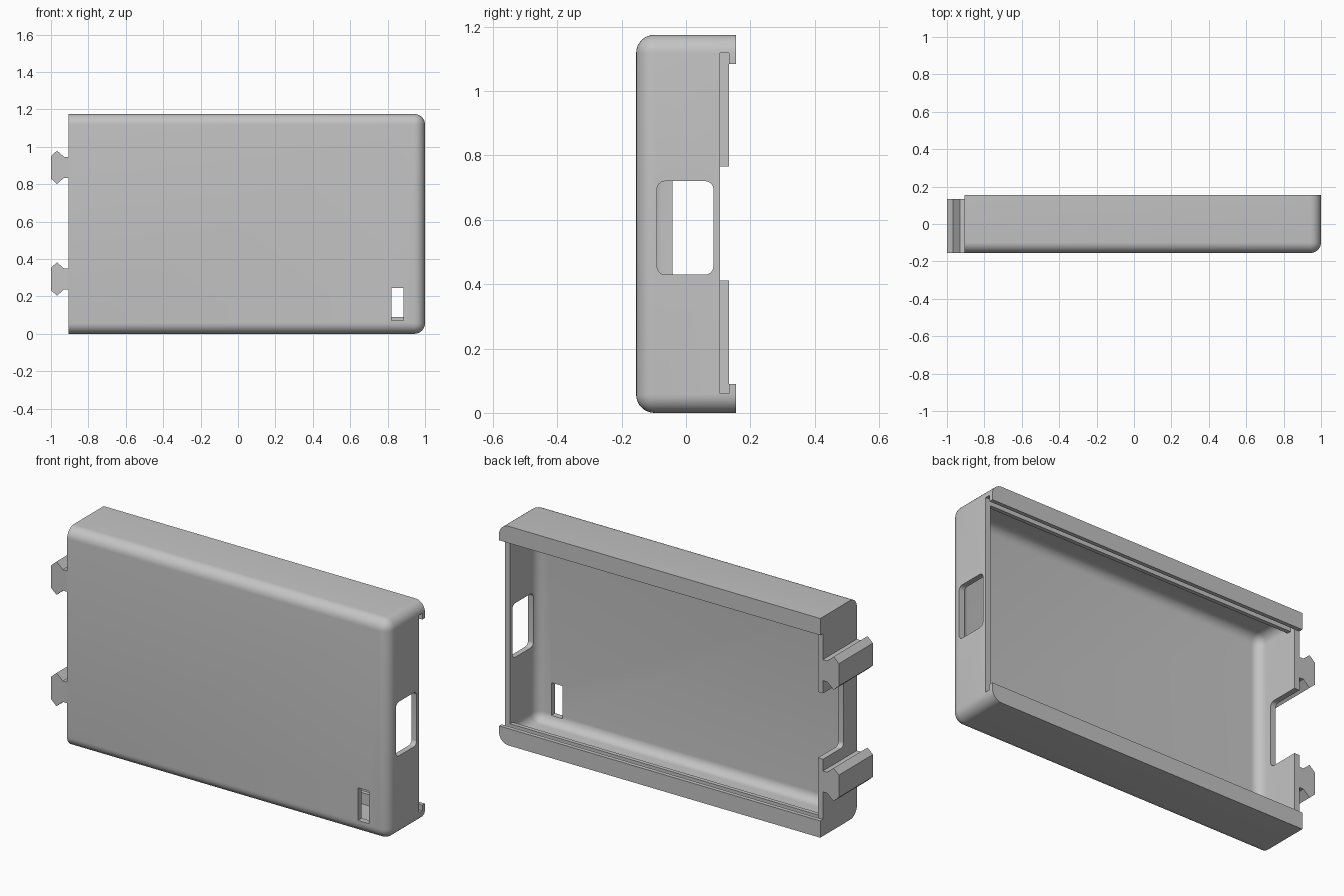
import bpy, bmesh, math
from mathutils import Vector

cube = bpy.data.objects.get("Cube")
if cube:
    bpy.data.objects.remove(cube, do_unlink=True)

GREY = (0.55, 0.55, 0.55, 1)
mat = bpy.data.materials.new("light grey plastic")
mat.use_nodes = True
mat.diffuse_color = GREY
mat.node_tree.nodes["Principled BSDF"].inputs["Base Color"].default_value = GREY


def add_object(name, bm):
    bmesh.ops.recalc_face_normals(bm, faces=bm.faces)
    mesh = bpy.data.meshes.new(name)
    bm.to_mesh(mesh)
    bm.free()
    mesh.materials.append(mat)
    obj = bpy.data.objects.new(name, mesh)
    bpy.context.collection.objects.link(obj)
    return obj


def box(name, x, y, z, radius=0, rounded=None):
    """Box between (low, high) pairs; rounded(midpoint, direction) picks edges to round."""
    bm = bmesh.new()
    bmesh.ops.create_cube(bm, size=1)
    for v in bm.verts:
        v.co = Vector([lo + (c + 0.5) * (hi - lo) for c, (lo, hi) in zip(v.co, (x, y, z))])
    if rounded:
        edges = [e for e in bm.edges
                 if rounded((e.verts[0].co + e.verts[1].co) / 2,
                            (e.verts[1].co - e.verts[0].co).normalized())]
        bmesh.ops.bevel(bm, geom=edges, offset=radius, segments=8, profile=0.5,
                        affect='EDGES')
    return add_object(name, bm)


def cut(target, cutter):
    cutter.hide_render = True
    mod = target.modifiers.new("cut", 'BOOLEAN')
    mod.operation = 'DIFFERENCE'
    mod.solver = 'EXACT'
    mod.object = cutter
    graph = bpy.context.evaluated_depsgraph_get()
    mesh = bpy.data.meshes.new_from_object(target.evaluated_get(graph))
    target.modifiers.clear()
    target.data = mesh
    bpy.data.objects.remove(cutter, do_unlink=True)


def smooth(obj):
    bpy.ops.object.select_all(action='DESELECT')
    obj.select_set(True)
    bpy.context.view_layer.objects.active = obj
    bpy.ops.object.shade_smooth_by_angle(angle=math.radians(30))


# Main dimensions
LEFT, RIGHT, FRONT, BACK, TOP = -0.905, 1.0, -0.155, 0.155, 1.175
WALL = 0.03
IN_L, IN_R = LEFT + WALL, RIGHT - WALL
SLOT_LO, SLOT_HI = 0.105, 0.133       # lid groove depth range
LIP = (0.09, TOP - 0.09)              # opening between the two lips
PAST = 1.2

# Tray shell: front edges and the +x corners are rounded
shell = box("tray_shell", (LEFT, RIGHT), (FRONT, BACK), (0, TOP), 0.057,
            lambda m, d: (m.y < FRONT + 0.01 and m.x > LEFT + 0.01)
            or (abs(d.y) > 0.9 and m.x > 0))

# Inner cavity with filleted floor and corners, open under the rails
cut(shell, box("cavity", (IN_L, IN_R), (FRONT + WALL, 0.083), (WALL, TOP - WALL), 0.05,
               lambda m, d: m.y < 0.08))
# Back opening between rails, lid groove, lid entrance and lowered end wall
cut(shell, box("opening", (IN_L, IN_R), (0.06, 0.3), LIP))
cut(shell, box("lid_groove", (IN_L, PAST), (SLOT_LO, SLOT_HI), (0.06, TOP - 0.057)))
cut(shell, box("lid_entrance", (IN_L, PAST), (SLOT_LO + 0.01, 0.3), LIP))
cut(shell, box("end_wall_trim", (-PAST, IN_L + 0.02), (SLOT_HI, 0.3), LIP))

# Rounded window in the +x wall and notch in the -x wall
along_x = lambda m, d: abs(d.x) > 0.9
cut(shell, box("window", (0.9, PAST), (-0.09, 0.085), (0.43, 0.72), 0.025, along_x))
cut(shell, box("notch", (-PAST, IN_L + 0.03), (-0.042, 0.3), (0.412, 0.765), 0.025, along_x))
# Small slot through the front
cut(shell, box("front_slot", (0.82, 0.885), (-0.3, -0.05), (0.07, 0.245)))
smooth(shell)

# Arrow-shaped clips on the -x end: half profile (x, height from centre), mirrored
half = [(-0.9, 0.056), (-0.93, 0.056), (-0.968, 0.089), (-1.0, 0.06)]
profile = half + [(x, -h) for x, h in reversed(half)]
for name, centre in (("lower_clip", 0.293), ("upper_clip", 0.89)):
    bm = bmesh.new()
    face = bm.faces.new([bm.verts.new((x, FRONT, centre + h)) for x, h in profile])
    ext = bmesh.ops.extrude_face_region(bm, geom=[face])
    bmesh.ops.translate(bm, vec=(0, SLOT_HI - FRONT, 0),
                        verts=[g for g in ext["geom"] if isinstance(g, bmesh.types.BMVert)])
    add_object(name, bm)
